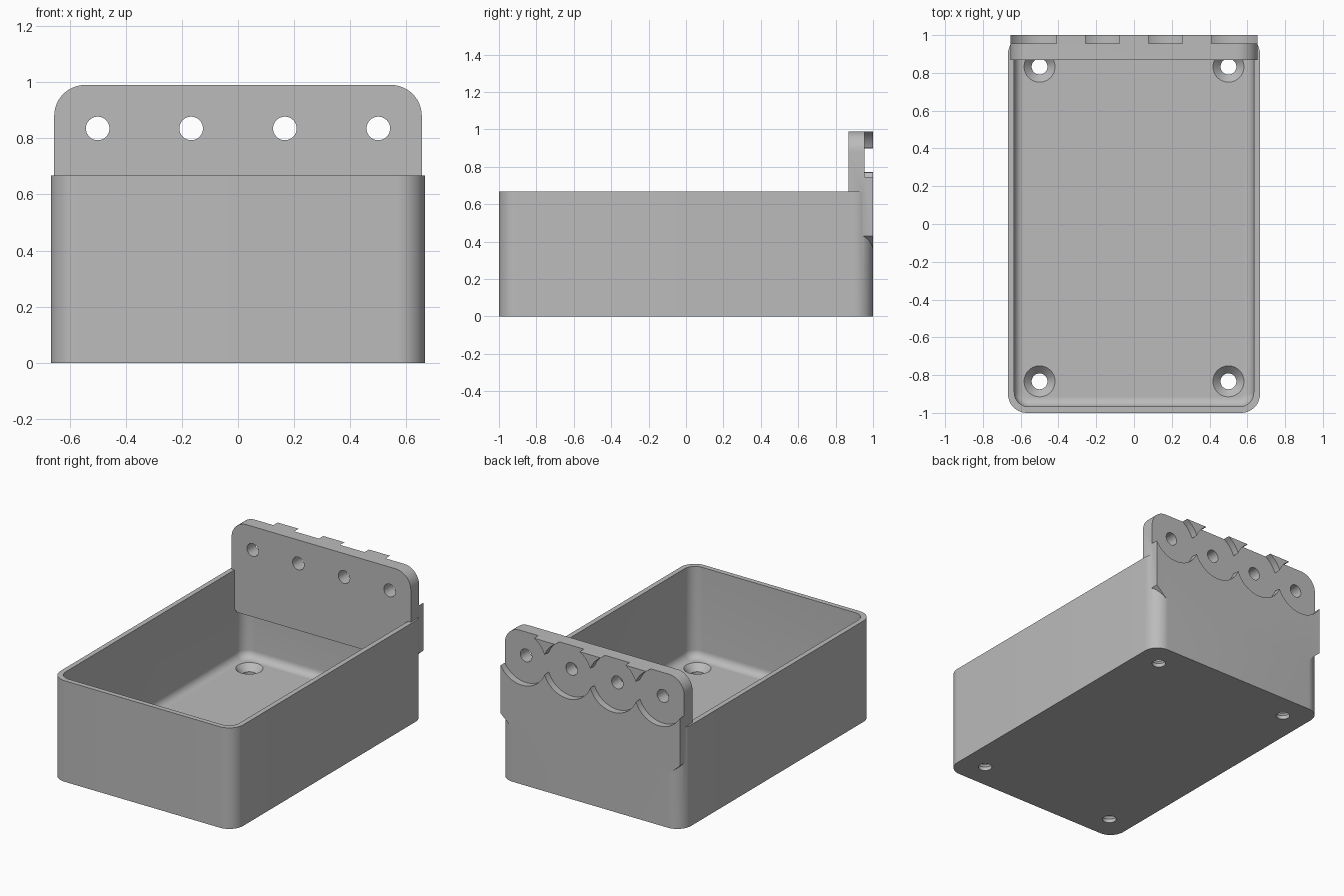
import bpy, bmesh
from math import sin, cos, pi, radians
from mathutils import Vector

cube = bpy.data.objects.get("Cube")
if cube:
    bpy.data.objects.remove(cube, do_unlink=True)

grey = bpy.data.materials.new("plain_grey")
grey.use_nodes = True
COLOUR = (0.5, 0.5, 0.5, 1)
grey.diffuse_color = COLOUR
grey.node_tree.nodes["Principled BSDF"].inputs["Base Color"].default_value = COLOUR


def arc(cx, cy, r, start, end, n):
    """Points on an arc, angles in degrees."""
    angles = [radians(start + (end - start) * i / n) for i in range(n + 1)]
    return [(cx + r * cos(a), cy + r * sin(a)) for a in angles]


def rounded_rect(hx, hy, r):
    pts = []
    for k, (sx, sy) in enumerate(((1, 1), (-1, 1), (-1, -1), (1, -1))):
        pts += arc(sx * (hx - r), sy * (hy - r), r, 90 * k, 90 * k + 90, 12)
    return pts


def circle(cx, cy, r):
    return arc(cx, cy, r, 0, 360, 48)[:-1]


def loft(name, layers, along="z"):
    """Closed solid through outlines given as (depth, points) along z or y."""
    bm = bmesh.new()
    rings = []
    for d, pts in layers:
        rings.append([bm.verts.new((a, b, d) if along == "z" else (a, d, b)) for a, b in pts])
    for low, high in zip(rings, rings[1:]):
        for i in range(len(low)):
            j = (i + 1) % len(low)
            bm.faces.new((low[i], low[j], high[j], high[i]))
    bm.faces.new(rings[0])
    bm.faces.new(rings[-1])
    bmesh.ops.recalc_face_normals(bm, faces=bm.faces)
    mesh = bpy.data.meshes.new(name)
    bm.to_mesh(mesh)
    bm.free()
    mesh.materials.append(grey)
    obj = bpy.data.objects.new(name, mesh)
    bpy.context.collection.objects.link(obj)
    return obj


def combine(target, tool, operation):
    """Apply a boolean and discard the tool."""
    tool.hide_render = True
    mod = target.modifiers.new("boolean", "BOOLEAN")
    mod.operation = operation
    mod.solver = "EXACT"
    mod.object = tool
    bpy.context.view_layer.objects.active = target
    bpy.ops.object.modifier_apply(modifier=mod.name)
    bpy.data.objects.remove(tool, do_unlink=True)


HX, HY, RIM, WALL, FLOOR = 0.667, 1.0, 0.667, 0.033, 0.067

# Open tray with rounded corners
tray = loft("tray", [(0, rounded_rect(HX, HY, 0.1)), (RIM, rounded_rect(HX, HY, 0.1))])

# Cavity with a filleted floor edge
FILLET = 0.05
layers = []
for i in range(9):
    a = pi / 2 * i / 8
    inset = FILLET * (1 - sin(a))
    layers.append((FLOOR + FILLET * (1 - cos(a)),
                   rounded_rect(HX - WALL - inset, HY - WALL - inset, 0.075 - inset)))
layers.append((RIM + 0.1, rounded_rect(HX - WALL, HY - WALL, 0.075)))
combine(tray, loft("cavity", layers), "DIFFERENCE")

# Back plate: rounded top corners, tapered lower corners
PX, TOP, R = 0.655, 0.99, 0.11
outline = [(-0.567, 0.35), (0.567, 0.35), (PX, 0.43)]
outline += arc(PX - R, TOP - R, R, 0, 90, 12)
outline += arc(R - PX, TOP - R, R, 90, 180, 12)
outline.append((-PX, 0.43))
plate = loft("back_plate", [(0.868, outline), (1.0, outline)], "y")

# Flat underside inside the tray
under = [(-1, 0.2), (1, 0.2), (1, 0.393), (-1, 0.393)]
combine(plate, loft("underside_cut", [(0.8, under), (0.975, under)], "y"), "DIFFERENCE")
combine(tray, plate, "UNION")

# Round rear recesses and through holes in the plate
HOLE_Z = 0.835
for x in (-0.5, -0.167, 0.167, 0.5):
    recess, hole = circle(x, HOLE_Z, 0.179), circle(x, HOLE_Z, 0.042)
    combine(tray, loft("recess", [(0.955, recess), (1.1, recess)], "y"), "DIFFERENCE")
    combine(tray, loft("plate_hole", [(0.8, hole), (1.1, hole)], "y"), "DIFFERENCE")

# Countersunk screw holes in the floor
for x in (-0.5, 0.5):
    for y in (-0.833, 0.833):
        screw = [(-0.05, circle(x, y, 0.042)), (0.025, circle(x, y, 0.042)),
                 (FLOOR, circle(x, y, 0.082)), (FLOOR + 0.03, circle(x, y, 0.082))]
        combine(tray, loft("screw_hole", screw), "DIFFERENCE")

# Smooth shading with sharp edges kept
bpy.ops.object.select_all(action="DESELECT")
tray.select_set(True)
bpy.context.view_layer.objects.active = tray
bpy.ops.object.shade_smooth_by_angle(angle=radians(30))
